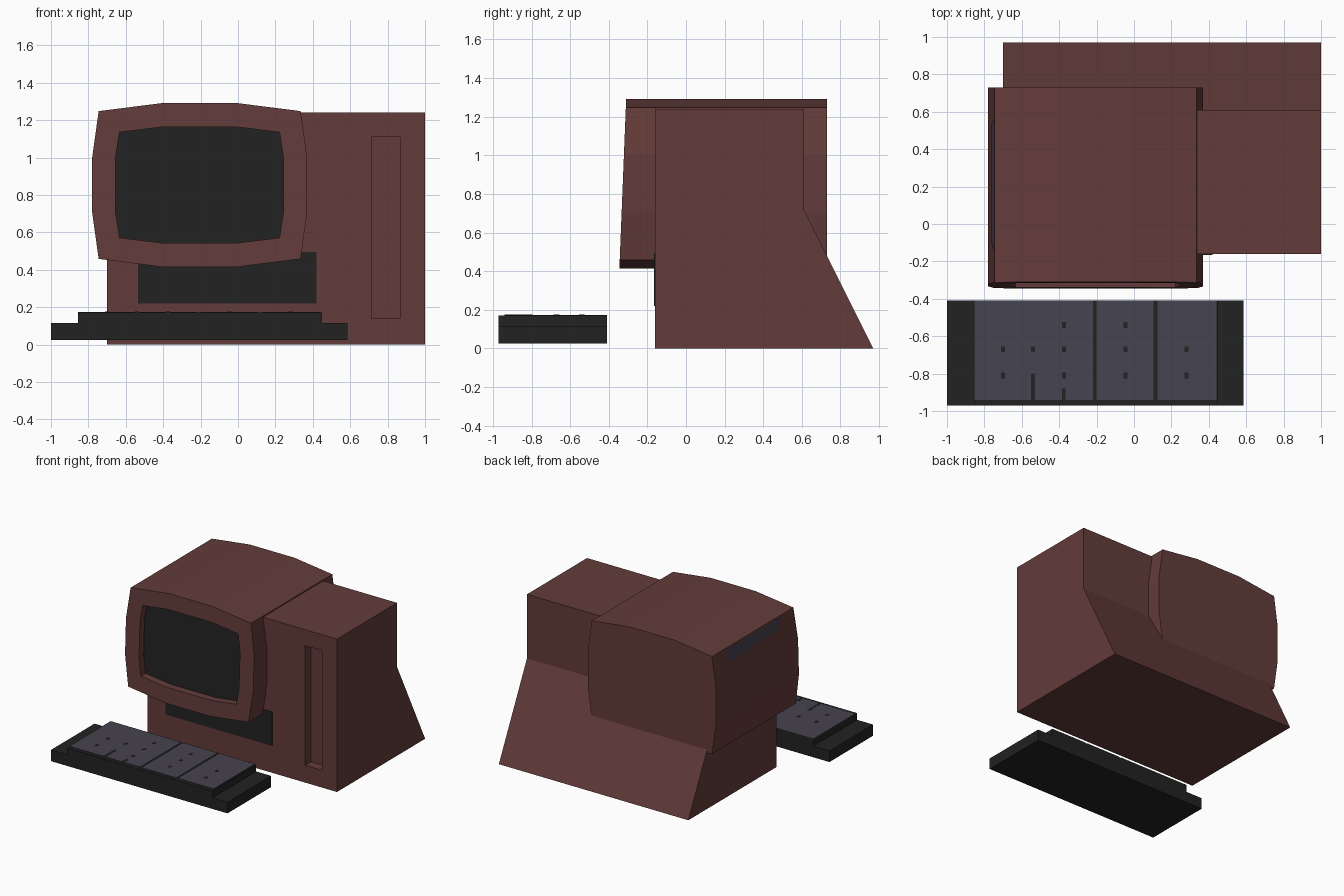
import bpy, bmesh

if "Cube" in bpy.data.objects:
    bpy.data.objects.remove(bpy.data.objects["Cube"])


def material(name, rgb):
    m = bpy.data.materials.new(name)
    m.diffuse_color = (*rgb, 1)
    m.use_nodes = True
    m.node_tree.nodes["Principled BSDF"].inputs["Base Color"].default_value = m.diffuse_color
    return m


MAROON = material("maroon_plastic", (0.125, 0.045, 0.042))
BLACK = material("near_black", (0.016, 0.016, 0.016))
KEYS = material("slate_keys", (0.062, 0.056, 0.079))


def finish(name, bm, *mats):
    bmesh.ops.recalc_face_normals(bm, faces=bm.faces)
    me = bpy.data.meshes.new(name)
    bm.to_mesh(me)
    bm.free()
    for m in mats:
        me.materials.append(m)
    ob = bpy.data.objects.new(name, me)
    bpy.context.collection.objects.link(ob)
    return ob


def box(name, x0, x1, y0, y1, z0, z1, mat):
    bm = bmesh.new()
    bmesh.ops.create_cube(bm, size=1)
    for v in bm.verts:
        v.co = (x1 if v.co.x > 0 else x0, y1 if v.co.y > 0 else y0,
                z1 if v.co.z > 0 else z0)
    return finish(name, bm, mat)


def bridge(bm, a, b):
    n = len(a)
    for i in range(n):
        bm.faces.new((a[i], a[(i + 1) % n], b[(i + 1) % n], b[i]))


# Case: side profile extruded along x, with a vertical slot sunk in the front
bm = bmesh.new()
profile = [(-0.16, 0), (-0.16, 1.24), (0.61, 1.24), (0.61, 0.72), (0.97, 0)]
left = [bm.verts.new((-0.70, y, z)) for y, z in profile]
right = [bm.verts.new((1.0, y, z)) for y, z in profile]
bm.faces.new(left)
bm.faces.new(right)
bridge(bm, left, right)
bmesh.ops.recalc_face_normals(bm, faces=bm.faces)
front = min(bm.faces, key=lambda f: f.calc_center_median().y)
for depth in (0, 0.075):
    bmesh.ops.inset_individual(bm, faces=[front], thickness=0.01)
    c = front.calc_center_median()
    for v in front.verts:
        v.co = (0.865 if v.co.x > c.x else 0.715, -0.16 + depth,
                1.11 if v.co.z > c.z else 0.14)
finish("case", bm, MAROON)


# Monitor: rounded tube housing with a recessed screen and a tilted front
def outline(cx, w_mid, w_corner, z_mid, z_corner, h_mid):
    """Twelve points; left and right halves mirrored about cx."""
    half = [(0.2, z_mid), (w_corner, z_corner), (w_mid, h_mid)]
    q1 = [(cx + x, 0.853 + z) for x, z in half]
    q2 = [(cx + x, 0.853 - z) for x, z in reversed(half)]
    q3 = [(cx - x, 0.853 - z) for x, z in half]
    q4 = [(cx - x, 0.853 + z) for x, z in reversed(half)]
    return q1 + q2 + q3 + q4


def tilt(z):
    return -0.345 + 0.04 * (z - 0.415)


outer = outline(-0.205, 0.575, 0.54, 0.438, 0.395, 0.145)
inner = outline(-0.206, 0.449, 0.428, 0.31, 0.282, 0.145)
bm = bmesh.new()
back = [bm.verts.new((x, 0.73, z)) for x, z in outer]
rim = [bm.verts.new((x, tilt(z), z)) for x, z in outer]
lip = [bm.verts.new((x, tilt(z), z)) for x, z in inner]
glass = [bm.verts.new((x, tilt(z) + 0.06, z)) for x, z in inner]
bm.faces.new(back)
bridge(bm, back, rim)
bridge(bm, rim, lip)
bridge(bm, lip, glass)
screen = bm.faces.new(glass)
screen.material_index = 1
finish("monitor", bm, MAROON, BLACK)

# Vent strip high on the left side of the monitor
bm = bmesh.new()
bm.faces.new([bm.verts.new((-0.748 - 0.14 * (1.25 - z), y, z))
              for y, z in ((-0.15, 1.235), (0.56, 1.235), (0.52, 1.13), (-0.1, 1.16))])
vent = finish("side_vent", bm, KEYS)
if vent.data.polygons[0].normal.x > 0:
    vent.data.flip_normals()

# Dark panel under the screen
box("drive_panel", -0.535, 0.42, -0.165, -0.158, 0.22, 0.495, BLACK)

# Keyboard: wide base, raised deck and key blocks
box("keyboard_base", -1.0, 0.585, -0.97, -0.41, 0.025, 0.115, BLACK)
box("keyboard_deck", -0.855, 0.45, -0.97, -0.41, 0.10, 0.170, BLACK)
for i, (x0, x1) in enumerate([(-0.855, -0.22), (-0.20, 0.105), (0.125, 0.44)]):
    box(f"key_block_{i}", x0, x1, -0.94, -0.41, 0.168, 0.174, KEYS)

# Small dark gaps where the key corners meet
gaps = [(-0.70, -0.67), (-0.70, -0.81), (-0.54, -0.67), (-0.375, -0.54),
        (-0.375, -0.67), (-0.375, -0.81), (-0.045, -0.54), (-0.045, -0.67),
        (-0.045, -0.81), (0.28, -0.67), (0.28, -0.81)]
for i, (x, y) in enumerate(gaps):
    box(f"key_gap_{i}", x - 0.011, x + 0.011, y - 0.015, y + 0.015, 0.172, 0.1755, BLACK)
for i, (x, y) in enumerate([(-0.54, -0.80), (-0.375, -0.88)]):
    box(f"key_split_{i}", x - 0.01, x + 0.01, -0.94, y, 0.172, 0.1755, BLACK)
